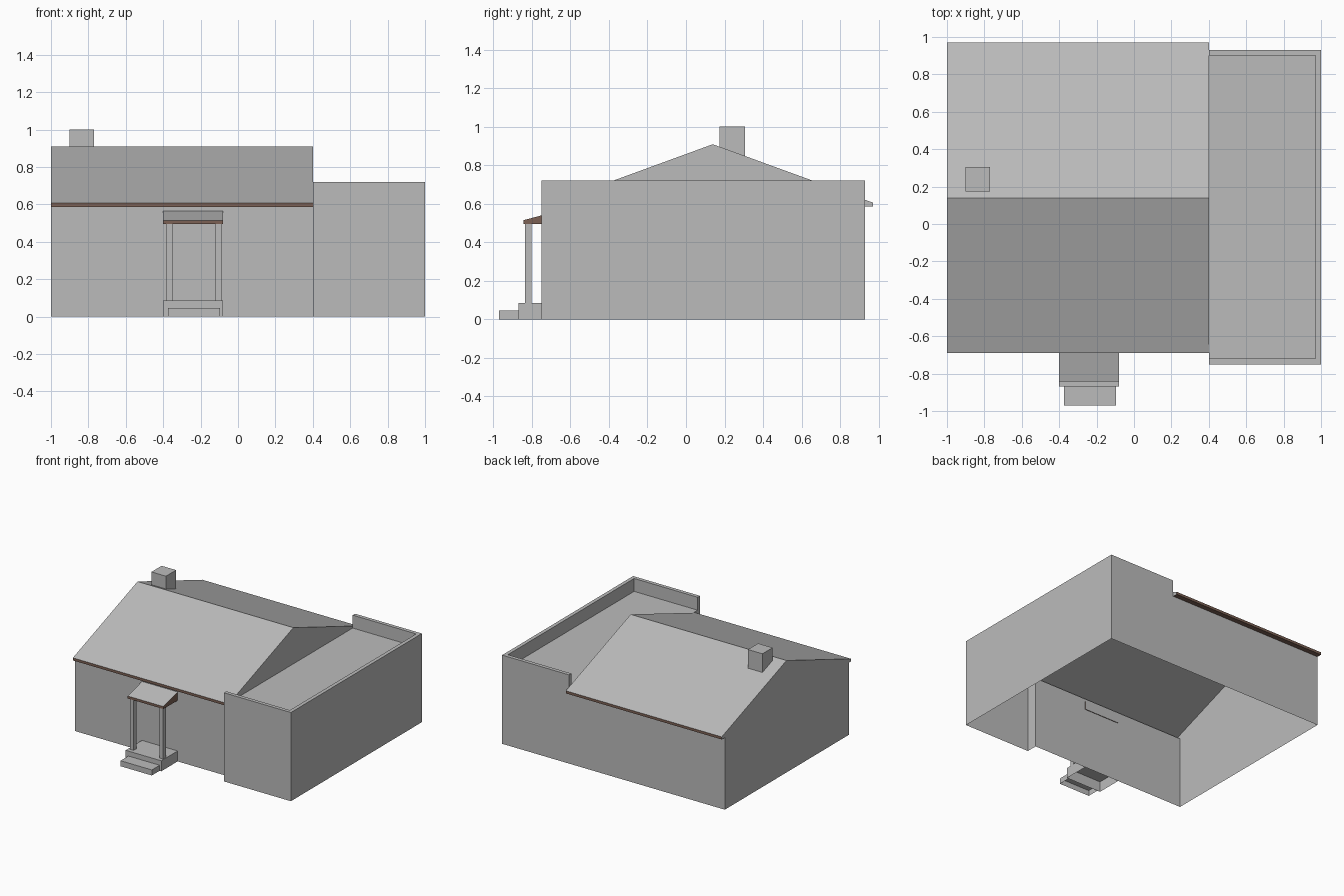
import bpy
import bmesh

cube = bpy.data.objects.get("Cube")
if cube:
    bpy.data.objects.remove(cube, do_unlink=True)


def make_material(name, rgb):
    mat = bpy.data.materials.new(name)
    mat.use_nodes = True
    mat.diffuse_color = (*rgb, 1)
    mat.node_tree.nodes["Principled BSDF"].inputs["Base Color"].default_value = (*rgb, 1)
    return mat


GREY = make_material("grey", (0.5, 0.5, 0.5))
BROWN = make_material("brown_trim", (0.2, 0.12, 0.09))


def finish(name, bm, is_brown=None):
    """Turn a bmesh into an object; is_brown picks the trim faces."""
    bmesh.ops.remove_doubles(bm, verts=bm.verts, dist=0.0001)
    bmesh.ops.recalc_face_normals(bm, faces=bm.faces)
    bm.normal_update()
    for f in bm.faces:
        f.material_index = int(bool(is_brown and is_brown(f)))
    mesh = bpy.data.meshes.new(name)
    bm.to_mesh(mesh)
    bm.free()
    mesh.materials.append(GREY)
    if is_brown:
        mesh.materials.append(BROWN)
    obj = bpy.data.objects.new(name, mesh)
    bpy.context.collection.objects.link(obj)
    return obj


def add_face(bm, points):
    return bm.faces.new([bm.verts.new(p) for p in points])


def prism(name, profile, x0, x1, skip=(), is_brown=None):
    """Extrude a (y, z) profile along x, leaving out the skipped edges."""
    bm = bmesh.new()
    for x in (x0, x1):
        add_face(bm, [(x, y, z) for y, z in profile])
    for i, (a, b) in enumerate(zip(profile, profile[1:] + profile[:1])):
        if i not in skip:
            add_face(bm, [(x0, *a), (x1, *a), (x1, *b), (x0, *b)])
    return finish(name, bm, is_brown)


def block(name, x0, x1, y0, y1, z0, z1, skip=()):
    return prism(name, [(y1, z0), (y0, z0), (y0, z1), (y1, z1)], x0, x1, skip)


def loft(bm, rows):
    """Join rows of points with quads."""
    for low, high in zip(rows, rows[1:]):
        for i in range(len(low) - 1):
            add_face(bm, [low[i], low[i + 1], high[i + 1], high[i]])


def at(path, z):
    return [(x, y, z) for x, y in path]


FRONT, BACK, SPLIT = -0.66, 0.93, 0.4
EAVE, EAVE_TOP, RIDGE_Y, RIDGE_Z = 0.585, 0.606, 0.139, 0.909
DECK, PARAPET = 0.615, 0.72


def roof_z(y):
    return RIDGE_Z - 0.365 * abs(y - RIDGE_Y)


# Main house walls, open underneath and towards the wing
bm = bmesh.new()
plan = [(SPLIT, FRONT), (-1, FRONT), (-1, BACK), (SPLIT, BACK)]
loft(bm, [at(plan, 0), at(plan, EAVE)])
finish("main_walls", bm)

# Gable roof with brown fascias and soffits
prism("main_roof",
      [(FRONT, EAVE), (-0.69, EAVE), (-0.69, EAVE_TOP), (RIDGE_Y, RIDGE_Z),
       (0.97, EAVE_TOP), (0.97, EAVE), (BACK, EAVE)],
      -1, SPLIT, skip=(6,),
      is_brown=lambda f: max(v.co.z for v in f.verts) < 0.61)

# Flat-roofed side wing with a parapet on three sides
bm = bmesh.new()
outer = [(SPLIT, -0.75), (1, -0.75), (1, BACK), (SPLIT, BACK)]
inner = [(SPLIT, -0.72), (0.97, -0.72), (0.97, 0.9), (SPLIT, 0.9)]
loft(bm, [at(outer, 0), at(outer, PARAPET), at(inner, PARAPET), at(inner, DECK)])
add_face(bm, at(inner, DECK))
for a, b in ((outer[0], inner[0]), (outer[3], inner[3])):
    add_face(bm, [(*a, DECK), (*a, PARAPET), (*b, PARAPET), (*b, DECK)])
corner = [outer[0], (SPLIT, FRONT)]
loft(bm, [at(corner, 0), at(corner, DECK)])
finish("side_wing", bm)

# Chimney, its foot following the roof slope
c0, c1 = 0.175, 0.305
prism("chimney", [(c0, roof_z(c0)), (c1, roof_z(c1)), (c1, 1), (c0, 1)],
      -0.9, -0.77, skip=(0,))

# Porch: landing, step, posts and lean-to roof
block("porch_landing", -0.4, -0.08, -0.87, FRONT, 0, 0.085, skip=(0, 3))
block("porch_step", -0.375, -0.095, -0.97, -0.87, 0, 0.045, skip=(0, 3))
for side, x in (("right", -0.385), ("left", -0.12)):
    block(f"porch_post_{side}", x, x + 0.034, -0.837, -0.802, 0.085, 0.5)
prism("porch_roof",
      [(-0.655, 0.495), (-0.843, 0.495), (-0.843, 0.515), (-0.655, 0.565)],
      -0.4, -0.08,
      is_brown=lambda f: f.normal.z < 0.5 and f.normal.y < 0.5)
